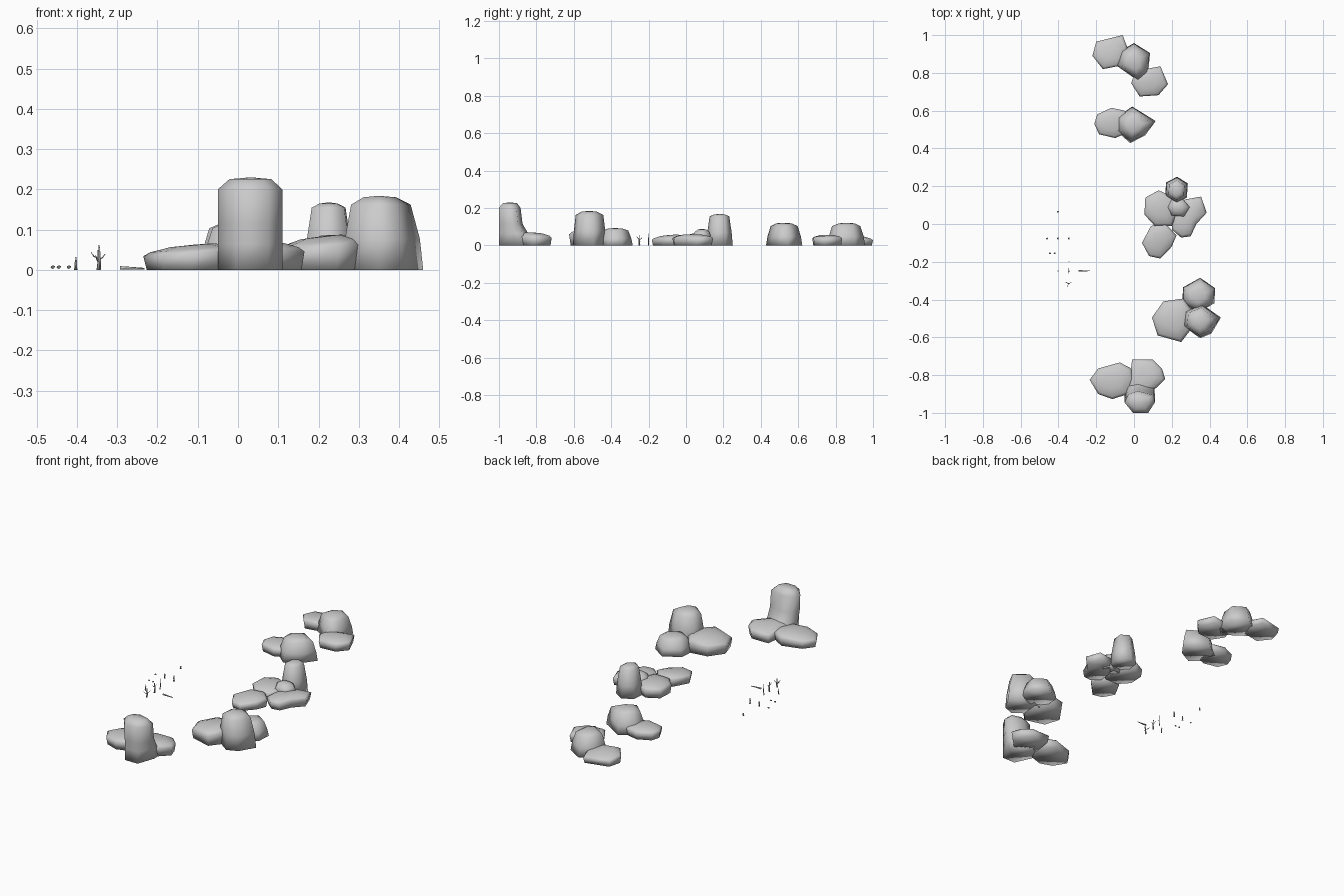
import bpy, math
from mathutils import Vector

if "Cube" in bpy.data.objects:
    bpy.data.objects.remove(bpy.data.objects["Cube"])

LOW = [(0.93, 0.93, 0), (1, 1, 0.66), (0.86, 0.86, 0.82)]
TALL = [(1, 1, 0), (0.92, 0.92, 0.4), (0.74, 0.74, 0.86)]


def make(name, verts, faces):
    me = bpy.data.meshes.new(name)
    me.from_pydata(verts, [], faces)
    me.update()
    me.shade_smooth()
    ob = bpy.data.objects.new(name, me)
    bpy.context.collection.objects.link(ob)
    return ob


def rock(name, outline, h, levels=LOW, slope=(0, 0), pivot=None, cap=0.55):
    """Stack scaled copies of a footprint, close with a domed cap."""
    n = len(outline)
    cx = (min(p[0] for p in outline) + max(p[0] for p in outline)) / 2
    cy = (min(p[1] for p in outline) + max(p[1] for p in outline)) / 2
    px, py = pivot or (cx, cy)
    rings = [[(px + (x - px) * sx, py + (y - py) * sy, z) for x, y in outline]
             for sx, sy, z in levels]
    last = rings[-1]
    mx, my = sum(v[0] for v in last) / n, sum(v[1] for v in last) / n
    rings.append([(mx + (x - mx) * cap, my + (y - my) * cap, 0.98) for x, y, _ in last])
    verts = [v for r in rings for v in r] + [(mx, my, 1.0)]
    verts = [(x, y, z * (h + slope[0] * (x - cx) + slope[1] * (y - cy))) for x, y, z in verts]
    faces = [tuple(reversed(range(n)))]
    for k in range(len(rings) - 1):
        for i in range(n):
            j = (i + 1) % n
            faces.append((k * n + i, k * n + j, (k + 1) * n + j, (k + 1) * n + i))
    b = (len(rings) - 1) * n
    faces += [(b + i, b + (i + 1) % n, len(verts) - 1) for i in range(n)]
    return make(name, verts, faces)


# Front cluster: footprints run anticlockwise
rock("front_low_rock_left", [(-.235, -.825), (-.19, -.9), (-.115, -.927), (-.03, -.9),
     (.0, -.82), (-.015, -.765), (-.075, -.733), (-.19, -.765)], .062, slope=(.09, 0))
rock("front_low_rock_right", [(-.04, -.9), (.08, -.9), (.12, -.865), (.165, -.82), (.148, -.765),
     (.1, -.718), (-.01, -.718), (-.02, -.8)], .068, slope=(0, -.07))
rock("front_pillar", [(-.05, -.9), (-.005, -1), (.075, -1), (.11, -.9), (.105, -.83), (.02, -.79),
     (-.03, -.82)], .23, [(1, 1, 0), (1, .74, .28), (1, .6, .5), (1, .55, .87)],
     pivot=(.03, -1), cap=.65)

# Right cluster
rock("right_low_rock", [(.095, -.495), (.125, -.59), (.25, -.625), (.3, -.56), (.31, -.46),
     (.26, -.395), (.155, -.41)], .083, slope=(.12, 0))
rock("right_peak", [(.26, -.54), (.35, -.605), (.41, -.58), (.46, -.495), (.36, -.425),
     (.27, -.46)], .184, [(1, 1, 0), (.93, .93, .42), (.74, .82, .88)], pivot=(.34, -.52))
rock("right_back_rock", [(.255, -.42), (.34, -.47), (.425, -.42), (.43, -.34), (.35, -.285),
     (.26, -.335)], .092, TALL)

# Middle cluster
rock("middle_low_rock_front", [(.042, -.1), (.08, -.17), (.14, -.183), (.2, -.12), (.225, -.06),
     (.17, .0), (.09, -.01)], .055, slope=(0, .1))
rock("middle_low_rock_left", [(.055, .05), (.11, -.01), (.2, -.01), (.23, .06), (.22, .14),
     (.13, .178), (.06, .14)], .065)
rock("middle_low_rock_right", [(.2, -.03), (.25, -.072), (.3, -.065), (.33, .0), (.385, .06),
     (.355, .145), (.27, .13), (.21, .06)], .058)
rock("middle_small_rock", [(.175, .09), (.2, .045), (.265, .04), (.295, .09), (.26, .13),
     (.2, .13)], .087)
rock("middle_peak", [(.165, .15), (.225, .108), (.28, .14), (.285, .215), (.228, .25),
     (.17, .22)], .168, [(1, 1, 0), (.92, .92, .4), (.7, .74, .92)])

# Back clusters
rock("back_low_rock", [(-.21, .53), (-.185, .475), (-.1, .455), (-.04, .48), (-.02, .56),
     (-.05, .6), (-.12, .615), (-.195, .58)], .055)
rock("back_peak", [(-.09, .49), (-.02, .428), (.06, .47), (.115, .545), (-.01, .622),
     (-.09, .565)], .12, TALL)
rock("rear_low_rock_left", [(-.22, .89), (-.165, .82), (-.06, .84), (-.03, .92), (-.06, 1),
     (-.2, .965)], .053, slope=(0, -.12))
rock("rear_peak", [(-.095, .84), (.025, .755), (.075, .8), (.085, .905), (.0, .958),
     (-.065, .92)], .12, TALL)
rock("rear_low_rock_right", [(-.015, .745), (.03, .675), (.13, .682), (.18, .74), (.14, .835),
     (.06, .82), (.0, .79)], .056)


def stick(name, pts, r0, r1, sides=5):
    """Tapered branch along a path of points."""
    verts, n = [], len(pts)
    for k, p in enumerate(pts):
        d = (Vector(pts[min(k + 1, n - 1)]) - Vector(pts[max(k - 1, 0)])).normalized()
        q = d.to_track_quat('Z', 'Y')
        r = r0 + (r1 - r0) * k / (n - 1)
        for i in range(sides):
            a = math.tau * i / sides
            verts.append(Vector(p) + q @ Vector((r * math.cos(a), r * math.sin(a), 0)))
    faces = [(k * sides + i, k * sides + (i + 1) % sides, (k + 1) * sides + (i + 1) % sides,
              (k + 1) * sides + i) for k in range(n - 1) for i in range(sides)]
    faces += [tuple(reversed(range(sides))), tuple(range((n - 1) * sides, n * sides))]
    return make(name, verts, faces)


# Dead trees, stumps and fallen log
def tree(x, y, h, branches, r=.0045):
    stick("dead_tree_trunk", [(x, y, 0), (x + .002, y, h * .5), (x, y, h)], r, r * .45)
    for a, z, l in branches:
        c, s = math.cos(a), math.sin(a)
        stick("dead_tree_branch", [(x, y, z), (x + l * .6 * c, y + l * .6 * s, z + l * .3),
              (x + l * c, y + l * s, z + l * .8)], r * .45, r * .2)


tree(-.347, -.315, .05, [(0.3, .025, .018), (2.7, .028, .02), (4.4, .02, .02)])
tree(-.345, -.25, .055, [(1.6, .03, .016), (4.6, .035, .015)])
tree(-.345, -.2, .062, [], .003)
tree(-.403, -.25, .032, [(1.2, .015, .008)], .003)
stick("fallen_log", [(-.293, -.248, .005), (-.26, -.249, .004), (-.232, -.247, .003)], .0045, .002)

# Scattered pebbles and stubs
for i, (x, y) in enumerate([(-.46, -.077), (-.445, -.155), (-.42, -.155)]):
    bpy.ops.mesh.primitive_ico_sphere_add(subdivisions=1, radius=.005, location=(x, y, .007))
    bpy.context.object.name = f"pebble_{i + 1}"
    bpy.context.object.scale = (1.2, 1, .9)
for x, y, h in [(-.403, -.077, .025), (-.345, -.077, .03), (-.403, .065, .015)]:
    stick("stump", [(x, y, 0), (x, y, h * .5), (x + .001, y, h)], .005, .003, 6)
